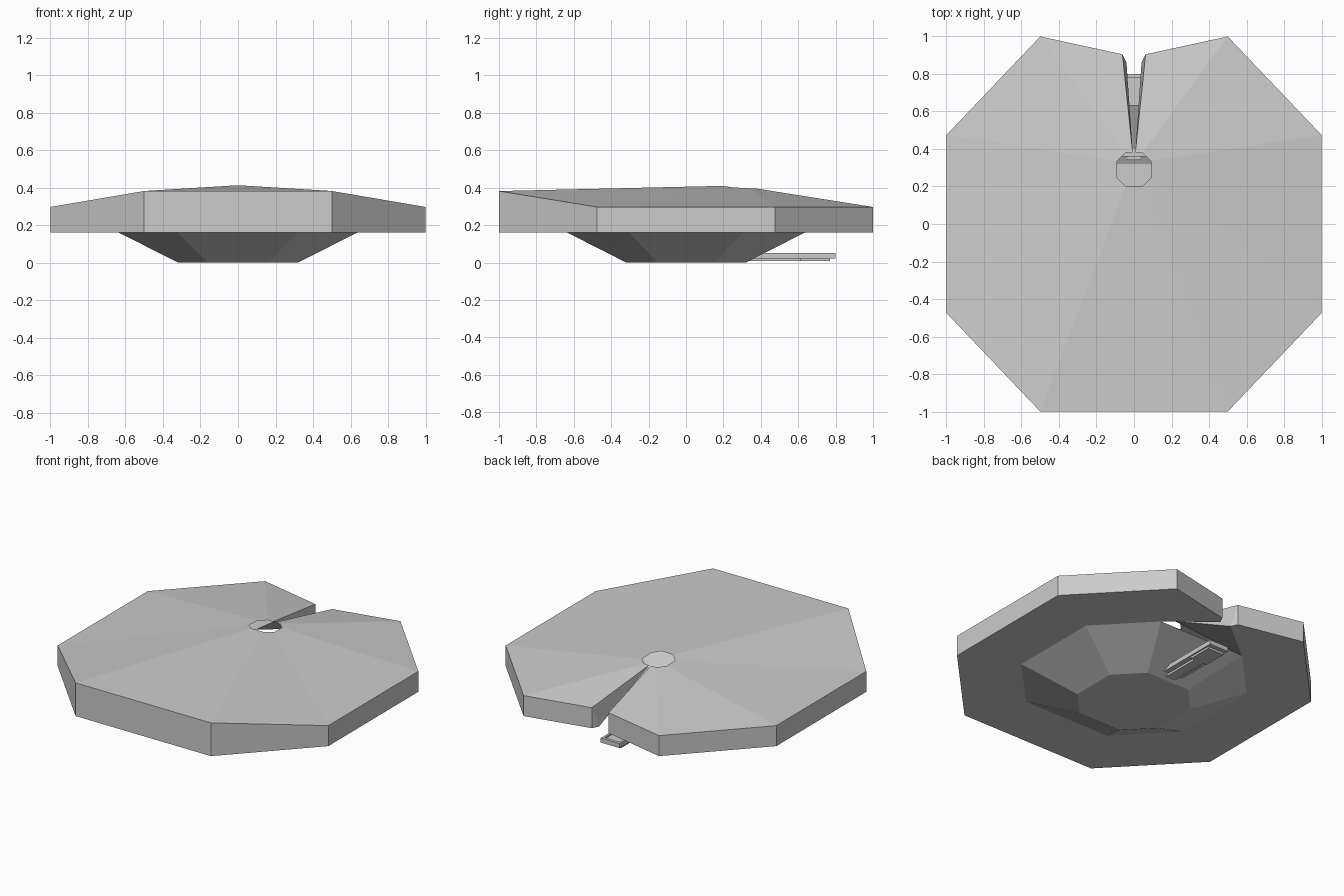
import bpy, bmesh

if "Cube" in bpy.data.objects:
    bpy.data.objects.remove(bpy.data.objects["Cube"])


def make(name, verts, faces, mirror=True):
    me = bpy.data.meshes.new(name)
    me.from_pydata(verts, [], faces)
    bm = bmesh.new()
    bm.from_mesh(me)
    bmesh.ops.remove_doubles(bm, verts=bm.verts, dist=1e-5)
    bmesh.ops.recalc_face_normals(bm, faces=bm.faces)
    bm.to_mesh(me)
    bm.free()
    ob = bpy.data.objects.new(name, me)
    bpy.context.collection.objects.link(ob)
    if mirror:
        mod = ob.modifiers.new("mirror", 'MIRROR')
        mod.use_clip = True
    return ob


def box(name, x0, x1, y0, y1, z0, z1):
    v = [(x, y, z) for z in (z0, z1) for y in (y0, y1) for x in (x0, x1)]
    f = [(0, 2, 3, 1), (4, 5, 7, 6), (0, 1, 5, 4),
         (2, 6, 7, 3), (0, 4, 6, 2), (1, 3, 7, 5)]
    return make(name, v, f, False)


def octagon_half(a, b, z):
    # right half of an octagon, from back to front centre
    return [(b, a, z), (a, b * .95, z), (a, -b * .95, z), (b, -a, z), (0, -a, z)]


RIM = 0.16

# half loops, each running from the back slot around +x to the front centre
hole = [(.007, .38, .395), (.045, .38, .395), (.09, .335, .397),
        (.09, .245, .402), (.045, .2, .41), (0, .2, .41)]
eave = [(.062, .905, .297), (.5, 1, .297), (1, .475, .297),
        (1, -.475, .297), (.5, -1, .382), (0, -1, .382)]
rim = [(x, y, RIM) for x, y, z in eave]
lip = [(.04, .86, RIM)] + octagon_half(.635, .32, RIM)

# upper shell: roof, outer wall, flat underside
loops = [hole, eave, rim, lip]
verts = [p for loop in loops for p in loop]
n = len(hole)
faces = [(r * n + i, r * n + i + 1, (r + 1) * n + i + 1, (r + 1) * n + i)
         for r in range(3) for i in range(n - 1)]
# walls of the back slot
faces += [(n, 2 * n, 3 * n), (0, n, 3 * n), (0, 3 * n, 3 * n + 1)]
make("upper_shell", verts, faces)

# tapered lower bowl, with a flat bottom
top = octagon_half(.635, .32, RIM)
low = octagon_half(.32, .16, 0)
v = [(0, .635, RIM)] + top + [(0, .32, 0)] + low
f = [(i, i + 1, i + 7, i + 6) for i in range(5)] + [tuple(range(6, 12))]
make("lower_bowl", v, f)

# tongue at the back: tray floor, rims and a small plate underneath
box("tongue_floor", -.07, .07, .36, .8, .022, .042)
for side, name in ((1, "right"), (-1, "left")):
    a, b = sorted((side * .055, side * .07))
    box("tongue_rim_" + name, a, b, .39, .8, .042, .052)
box("tongue_rim_end", -.055, .055, .78, .8, .042, .052)
box("tongue_catch", -.035, .035, .34, .61, .008, .022)
box("tongue_catch_head", -.06, .06, .61, .77, .008, .022)
